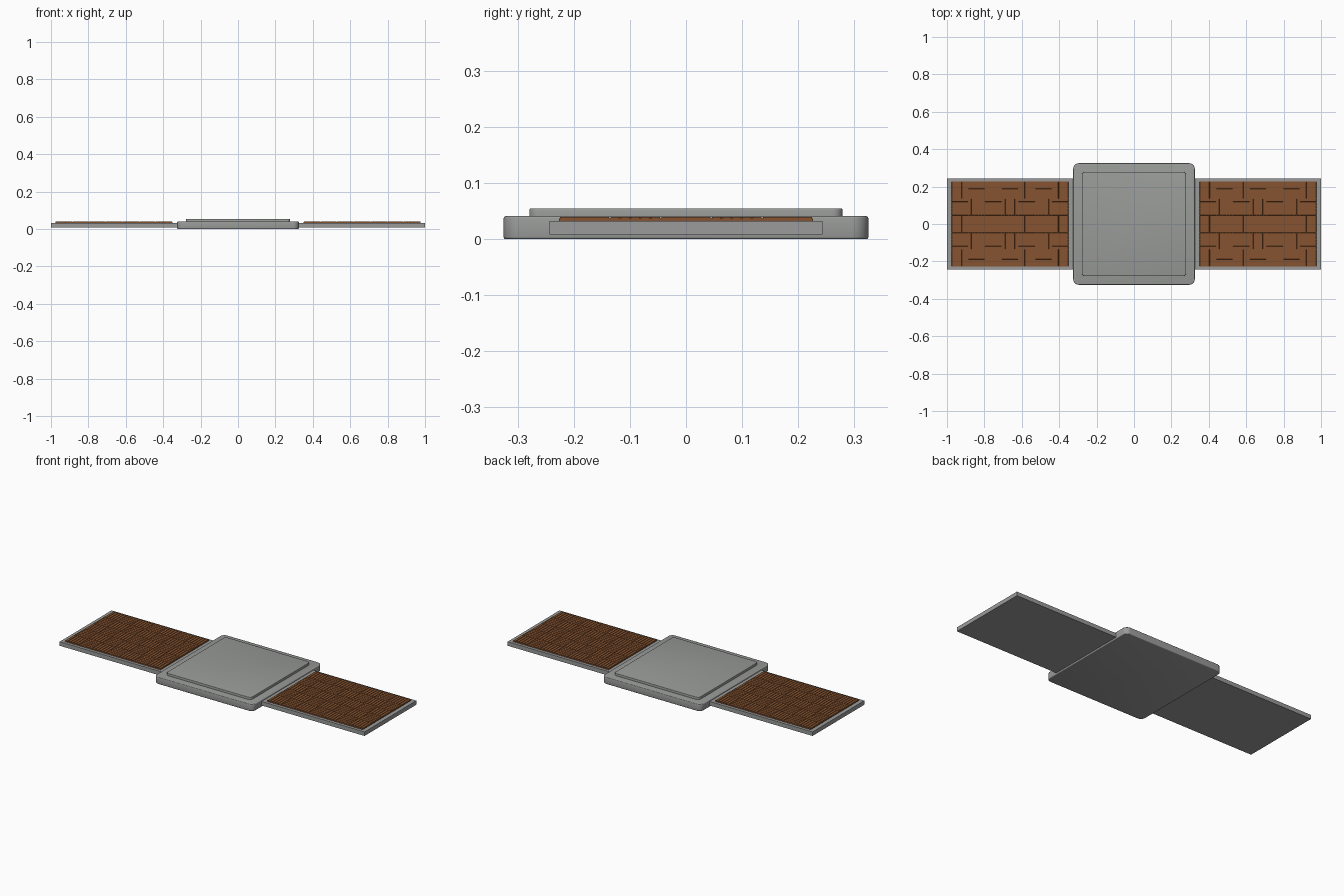
import bpy, bmesh, math

if "Cube" in bpy.data.objects:
    bpy.data.objects.remove(bpy.data.objects["Cube"])


def material(name, rgb):
    m = bpy.data.materials.new(name)
    m.diffuse_color = (*rgb, 1)
    m.use_nodes = True
    m.node_tree.nodes["Principled BSDF"].inputs["Base Color"].default_value = m.diffuse_color
    return m


GREY = material("grey plastic", (0.32, 0.33, 0.32))
BROWN = material("brown wood", (0.24, 0.088, 0.03))


def finish(name, bm, mat):
    bmesh.ops.recalc_face_normals(bm, faces=bm.faces)
    me = bpy.data.meshes.new(name)
    bm.to_mesh(me)
    bm.free()
    me.materials.append(mat)
    ob = bpy.data.objects.new(name, me)
    bpy.context.collection.objects.link(ob)
    return ob


def add_box(bm, x0, x1, y0, y1, z0, z1):
    vs = bmesh.ops.create_cube(bm, size=1)["verts"]
    for v in vs:
        v.co = (x1 if v.co.x > 0 else x0, y1 if v.co.y > 0 else y0, z1 if v.co.z > 0 else z0)
    return vs


def rounded_slab(name, half, z0, z1, radius, fillet, round_bottom):
    """Square slab with round corners and softened rims, as a stack of outlines."""
    levels = []
    arc = [math.radians(a) for a in (0, 30, 60, 90)]
    if round_bottom:
        levels += [(fillet * (1 - math.cos(a)), z0 + fillet * (1 - math.sin(a))) for a in reversed(arc)]
    else:
        levels.append((0, z0))
    levels += [(fillet * (1 - math.cos(a)), z1 - fillet * (1 - math.sin(a))) for a in arc]
    bm = bmesh.new()
    rings = []
    for inset, z in levels:
        c, ring = half - radius, []
        for q in range(4):
            sx, sy = ((1, 1), (-1, 1), (-1, -1), (1, -1))[q]
            for i in range(9):
                a = math.radians(90 * q + 90 * i / 8)
                r = radius - inset
                ring.append(bm.verts.new((sx * c + r * math.cos(a), sy * c + r * math.sin(a), z)))
        rings.append(ring)
    n = len(rings[0])
    for lo, hi in zip(rings, rings[1:]):
        for i in range(n):
            bm.faces.new((lo[i], lo[(i + 1) % n], hi[(i + 1) % n], hi[i]))
    bm.faces.new(rings[0][::-1])
    bm.faces.new(rings[-1])
    ob = finish(name, bm, GREY)
    bpy.ops.object.select_all(action="DESELECT")
    ob.select_set(True)
    bpy.context.view_layer.objects.active = ob
    bpy.ops.object.shade_smooth_by_angle(angle=math.radians(40))


# central body and its raised lid
rounded_slab("central_body", 0.325, 0.0, 0.041, 0.03, 0.004, True)
rounded_slab("raised_lid", 0.279, 0.04, 0.055, 0.018, 0.003, False)

COLS, ROWS, STRIPS = 7, 5, 5
X0, X1, Y = 0.35, 0.976, 0.226
TW, TH, GAP = (X1 - X0) / COLS, 2 * Y / ROWS, 0.0008

for side, s in (("left", -1), ("right", 1)):
    # wing tray
    bm = bmesh.new()
    add_box(bm, *sorted((s * 0.315, s * 1.0)), -0.243, 0.243, 0.008, 0.032)
    finish(side + "_wing", bm, GREY)

    # backing sheet under the parquet
    bm = bmesh.new()
    add_box(bm, *sorted((s * X0, s * X1)), -Y, Y, 0.031, 0.0365)
    finish(side + "_parquet_backing", bm, BROWN)

    # parquet strips, direction alternating from tile to tile
    bm = bmesh.new()
    for c in range(COLS):
        for r in range(ROWS):
            for k in range(STRIPS):
                x, y, w, h = X0 + c * TW, -Y + r * TH, TW, TH
                if (c + r) % 2 == 0:
                    w = TW / STRIPS
                    x += k * w
                else:
                    h = TH / STRIPS
                    y += k * h
                xs = sorted((s * (x + GAP), s * (x + w - GAP)))
                vs = add_box(bm, *xs, y + GAP, y + h - GAP, 0.031, 0.0395)
                # slightly tapered top edges
                cx, cy = sum(xs) / 2, y + h / 2
                for v in vs:
                    if v.co.z > 0.035:
                        v.co.x -= math.copysign(0.0008, v.co.x - cx)
                        v.co.y -= math.copysign(0.0008, v.co.y - cy)
    finish(side + "_parquet_strips", bm, BROWN)
